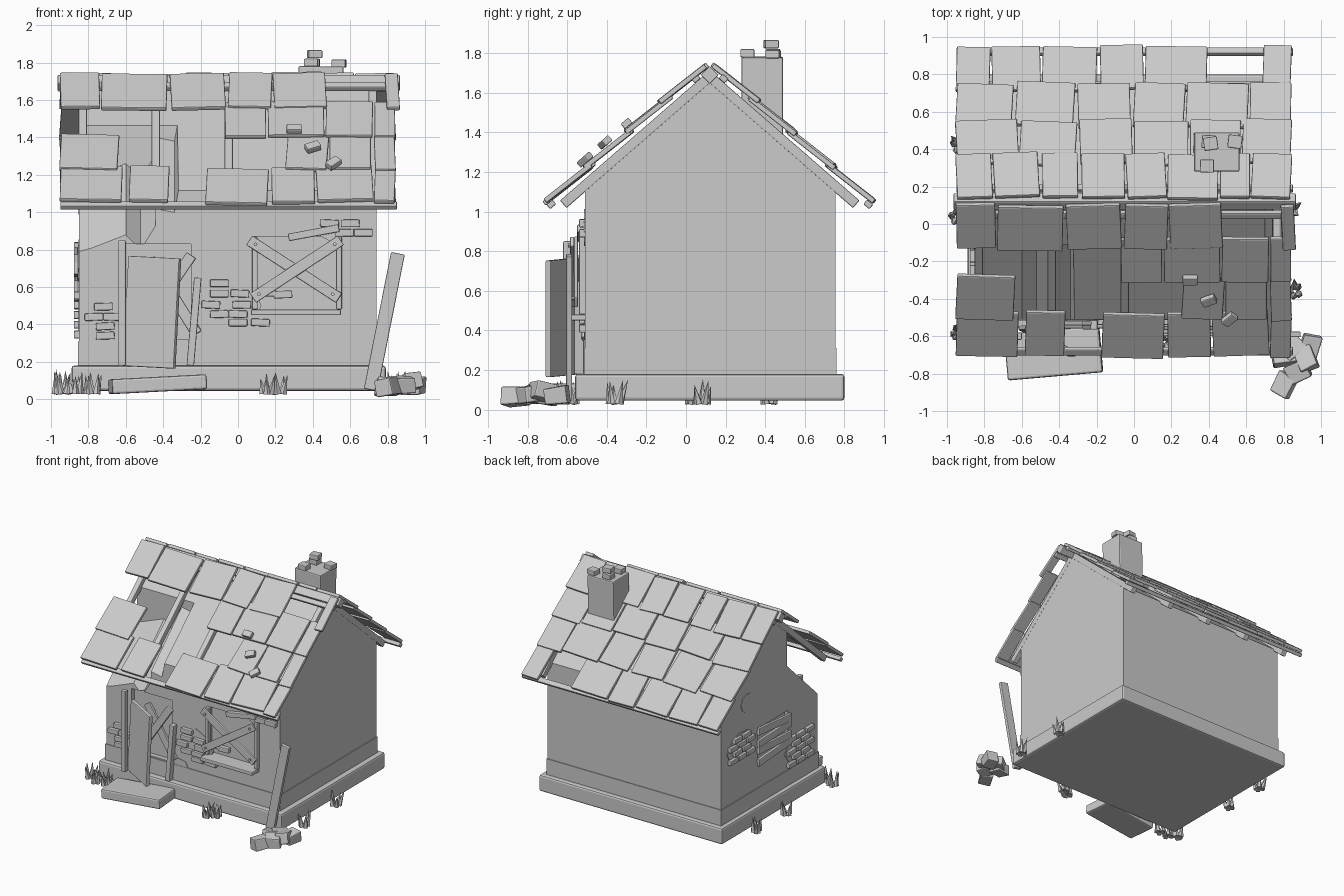
import bpy, bmesh, math, random
from mathutils import Matrix, Vector

if "Cube" in bpy.data.objects:
    bpy.data.objects.remove(bpy.data.objects["Cube"])

random.seed(4)
SLOPE, RIDGE_Y = 0.87, 0.12
ANG = math.atan(SLOPE)


def finish(name, bm):
    bmesh.ops.recalc_face_normals(bm, faces=bm.faces)
    me = bpy.data.meshes.new(name)
    bm.to_mesh(me)
    bm.free()
    ob = bpy.data.objects.new(name, me)
    bpy.context.collection.objects.link(ob)
    return ob


def box(name, c, size, rot=(0, 0, 0), bevel=0.006, jitter=0.0):
    bm = bmesh.new()
    bmesh.ops.create_cube(bm, size=1)
    for v in bm.verts:
        v.co = Vector(v.co[i] * size[i] * (1 + random.uniform(-jitter, jitter)) for i in range(3))
    ob = finish(name, bm)
    ob.location = c
    ob.rotation_mode = 'ZYX'          # local spin first, slope last
    ob.rotation_euler = [math.radians(r) for r in rot]
    if bevel:
        m = ob.modifiers.new("bevel", 'BEVEL')
        m.width, m.segments = bevel, 2
    return ob


def span(name, x, y, z, bevel=0.006):
    c = [(a + b) / 2 for a, b in (x, y, z)]
    return box(name, c, [b - a for a, b in (x, y, z)], bevel=bevel)


def strut(name, p0, p1, y, w, d):
    """Board on the front wall between two x,z points."""
    dx, dz = p1[0] - p0[0], p1[1] - p0[1]
    return box(name, ((p0[0] + p1[0]) / 2, y, (p0[1] + p1[1]) / 2),
               (math.hypot(dx, dz), d, w), (0, -math.degrees(math.atan2(dz, dx)), 0))


def prism(name, pts, to3d, vec):
    """Extrude a closed 2D outline along vec."""
    bm = bmesh.new()
    f = bm.faces.new([bm.verts.new(to3d(a, b)) for a, b in pts])
    r = bmesh.ops.extrude_face_region(bm, geom=[f])
    bmesh.ops.translate(bm, vec=vec, verts=[e for e in r["geom"] if isinstance(e, bmesh.types.BMVert)])
    return finish(name, bm)


def cut(ob, cutter):
    cutter.hide_render = True
    cutter.hide_viewport = True
    cutter.display_type = 'WIRE'
    m = ob.modifiers.new("cut", 'BOOLEAN')
    m.operation, m.solver, m.object = 'DIFFERENCE', 'EXACT', cutter
    bpy.context.view_layer.update()
    dg = bpy.context.evaluated_depsgraph_get()
    me = bpy.data.meshes.new_from_object(ob.evaluated_get(dg))
    ob.modifiers.clear()
    ob.data = me
    bpy.data.objects.remove(cutter)


# Foundation, plinth and gabled body
span("foundation", (-0.89, 0.79), (-0.56, 0.80), (0.045, 0.18), 0.015)
body = prism("house_body", [(-0.51, 0.17), (0.755, 0.17), (0.755, 1.113), (RIDGE_Y, 1.665), (-0.51, 1.117)],
             lambda y, z: (-0.85, y, z), (1.59, 0, 0))
span("plinth", (-0.856, 0.746), (-0.516, 0.761), (0.175, 0.31), 0)

# Broken front-left corner, door and window recesses
cut(body, prism("corner_cutter", [(-1, 0.75), (-0.78, 0.81), (-0.6, 0.88), (-0.52, 0.80), (-0.44, 0.93),
                                  (-0.44, 1.02), (-0.34, 1.0), (-0.31, 1.16), (-0.5, 1.4), (-1, 1.4)],
                lambda x, z: (x, -0.53, z - 0.02), (0, 0.42, 0.40)))
cut(body, span("door_cutter", (-0.62, -0.25), (-0.6, -0.47), (0.32, 0.83), 0))
cut(body, span("window_cutter", (0.09, 0.54), (-0.6, -0.47), (0.48, 0.87), 0))
cut(body, span("side_window_cutter", (-0.95, -0.82), (-0.12, 0.27), (0.5, 0.8), 0))

# Plaster patches on front and left walls
def blob(cx, cz, rx, rz):
    return [(cx + rx * math.cos(t) * random.uniform(.85, 1.1), cz + rz * math.sin(t) * random.uniform(.85, 1.1))
            for t in [i * math.tau / 9 for i in range(9)]]

for c in [(0.17, 0.96, 0.11, 0.05), (-0.05, 0.5, 0.16, 0.15), (-0.16, 0.31, 0.06, 0.06), (0.58, 0.9, 0.14, 0.08)]:
    prism("front_patch", blob(*c), lambda x, z: (x, -0.514, z), (0, 0.02, 0))
for c in [(0.5, 0.74, 0.19, 0.12), (-0.27, 0.45, 0.19, 0.13), (0.42, 1.07, 0.08, 0.08)]:
    prism("left_patch", blob(*c), lambda y, z: (-0.854, y, z), (0.02, 0, 0))

# Exposed bricks
for x, z in [(-.72, .495), (-.77, .44), (-.67, .44), (-.71, .39), (-.71, .34), (-.10, .62), (-.10, .565), (.01, .565),
             (-.145, .505), (.02, .505), (-.1, .455), (0, .455), (0, .41), (.12, .41), (.15, .57), (.24, .56),
             (.49, .94), (.60, .94), (.57, .89), (.67, .89)]:
    box("front_brick", (x, -0.52, z), (0.1, 0.04, 0.04), (0, random.uniform(-3, 3), 0))
for cy, cz, rows in [(0.5, 0.74, 4), (-0.27, 0.45, 5)]:
    for r in range(rows):
        for k in range(3 - (r % 2)):
            box("left_brick", (-0.858, cy + (k - 1 + 0.5 * (r % 2)) * 0.115, cz + (r - (rows - 1) / 2) * 0.052),
                (0.04, 0.1, 0.04), (random.uniform(-3, 3), 0, 0))

# Doorway: posts, swung door leaf, crossed boards, fallen step
strut("door_post_left", (-0.62, 0.18), (-0.62, 0.85), -0.60, 0.04, 0.04)
strut("door_post_right", (-0.255, 0.18), (-0.215, 0.65), -0.54, 0.04, 0.05)
box("door_leaf", (-0.46, -0.625, 0.465), (0.31, 0.03, 0.59), (0, 3, -28))
strut("door_board", (-0.5, 0.4), (-0.25, 0.77), -0.53, 0.06, 0.025)
strut("door_board", (-0.22, 0.35), (-0.47, 0.75), -0.515, 0.06, 0.025)
box("front_step", (-0.43, -0.69, 0.08), (0.51, 0.25, 0.08), (0, -3, 5), 0.012)

# Front window: frame, sill, crossed boards with nails
for x in (0.09, 0.54):
    strut("window_jamb", (x, 0.48), (x, 0.87), -0.52, 0.03, 0.04)
span("window_sill", (0.07, 0.55), (-0.60, -0.5), (0.45, 0.48))
for p, q, y in [((0.06, 0.85), (0.54, 0.54), -0.555), ((0.08, 0.54), (0.55, 0.85), -0.575)]:
    strut("window_board", p, q, y, 0.06, 0.02)
    for k in (0.07, 0.93):
        bm = bmesh.new()
        bmesh.ops.create_cone(bm, cap_ends=True, segments=8, radius1=0.01, radius2=0.01, depth=0.02,
                              matrix=Matrix.Translation((p[0] + k * (q[0] - p[0]), y - 0.01, p[1] + k * (q[1] - p[1])))
                              @ Matrix.Rotation(math.pi / 2, 4, 'X'))
        finish("board_nail", bm)
strut("loose_lintel", (0.27, 0.865), (0.54, 0.915), -0.53, 0.04, 0.04)

# Boarded left window
for i in range(4):
    box("left_window_board", (-0.865, 0.075, 0.54 + i * 0.075), (0.025, 0.43, 0.06), ((-4, 3, -2, 5)[i], 0, 0))

# Leaning plank
strut("leaning_plank", (0.71, 0.05), (0.855, 0.78), -0.59, 0.075, 0.03)


# Roof frame: rafters, battens and ridge beam
def on_slope(name, s, x, t, top, size, yaw=0, lift=0, bevel=0.006):
    return box(name, (x, RIDGE_Y + s * t, top - SLOPE * t), size,
               (-s * (math.degrees(ANG) - lift), 0, yaw), bevel)

for s in (-1, 1):
    for x in (-0.83, -0.44, -0.05, 0.34, 0.72):
        on_slope("rafter", s, x, 0.37, 1.68, (0.045, 0.98, 0.05))
    for t in (0.07, 0.8):
        on_slope("batten", s, -0.05, t, 1.732, (1.8, 0.04, 0.03))
box("ridge_beam", (-0.05, RIDGE_Y, 1.69), (1.83, 0.065, 0.065), (45, 0, 0))

# Roof tiles: x ranges per row, ridge to eave
FRONT = [[(-.95, -.74), (-.73, -.38), (-.36, -.07), (-.05, .18), (.19, .47), (.79, .86)],
         [(-.07, .15), (.16, .46), (.47, .72), (.73, .84)],
         [(-.95, -.64), (.26, .48), (.49, .71), (.73, .84)],
         [(-.95, -.62), (-.58, -.37), (-.17, .16), (.18, .41), (.42, .72), (.73, .84)]]
BACK = [[(-.95, -.76), (-.75, -.51), (-.49, -.30), (-.28, -.05), (-.04, .17), (.18, .45), (.46, .62), (.63, .84)],
        [(-.95, -.62), (-.61, -.31), (-.29, -.01), (0, .29), (.30, .57), (.58, .84)],
        [(-.95, -.65), (-.63, -.32), (-.30, -.02), (0, .27), (.28, .61), (.62, .84)],
        [(-.95, -.77), (-.76, -.5), (-.49, -.2), (-.18, .05), (.06, .39), (.69, .84)]]
for s, rows in ((-1, FRONT), (1, BACK)):
    for row, t in zip(rows, (0.135, 0.315, 0.515, 0.71)):
        for a, b in row:
            on_slope("roof_tile", s, (a + b) / 2, t + random.uniform(-.008, .008), 1.76 + random.uniform(-.004, .008),
                     (b - a, 0.295, 0.026), random.uniform(-3, 3), 3)

# Chimney and loose bricks
box("chimney", (0.44, 0.385, 1.58), (0.24, 0.21, 0.4), (0, 1, 0), 0.008)
for x, y, z in [(0.40, 0.44, 1.80), (0.41, 0.43, 1.845), (0.54, 0.44, 1.795), (0.39, 0.31, 1.80)]:
    box("chimney_brick", (x, y, z), (0.075, 0.07, 0.042), (0, 0, random.uniform(-12, 12)))
for x, t, yaw in [(0.30, 0.42, 0), (0.40, 0.53, 25), (0.51, 0.63, 45)]:
    on_slope("fallen_brick", -1, x, t, 1.81, (0.08, 0.05, 0.035), yaw)

# Rubble pile at the front-right corner
for x, y, z, r in [(0.80, -0.86, 0.065, 60), (0.88, -0.79, 0.075, 25), (0.94, -0.65, 0.07, 75),
                   (0.85, -0.66, 0.075, 40), (0.80, -0.70, 0.065, 10), (0.92, -0.72, 0.09, 110)]:
    box("rubble", (x, y, z), (0.12, 0.10, 0.085), (random.uniform(-12, 12), random.uniform(-12, 12), r), 0.008, 0.14)

# Grass tufts
for x, y in [(-0.94, -0.58), (-0.87, -0.62), (-0.78, -0.61), (0.16, -0.63), (0.22, -0.60),
             (0.86, -0.36), (0.84, 0.08), (-0.95, 0.04), (-0.94, 0.42)]:
    bm = bmesh.new()
    for i in range(5):
        a = i * math.tau / 5 + random.random()
        h = random.uniform(0.08, 0.13)
        m = (Matrix.Translation((x + 0.025 * math.cos(a), y + 0.025 * math.sin(a), 0.03))
             @ Matrix.Rotation(a, 4, 'Z') @ Matrix.Rotation(random.uniform(.05, .35), 4, 'Y')
             @ Matrix.Translation((0, 0, h / 2)))
        bmesh.ops.create_cone(bm, cap_ends=True, segments=5, radius1=0.022, radius2=0, depth=h, matrix=m)
    finish("grass_tuft", bm)
